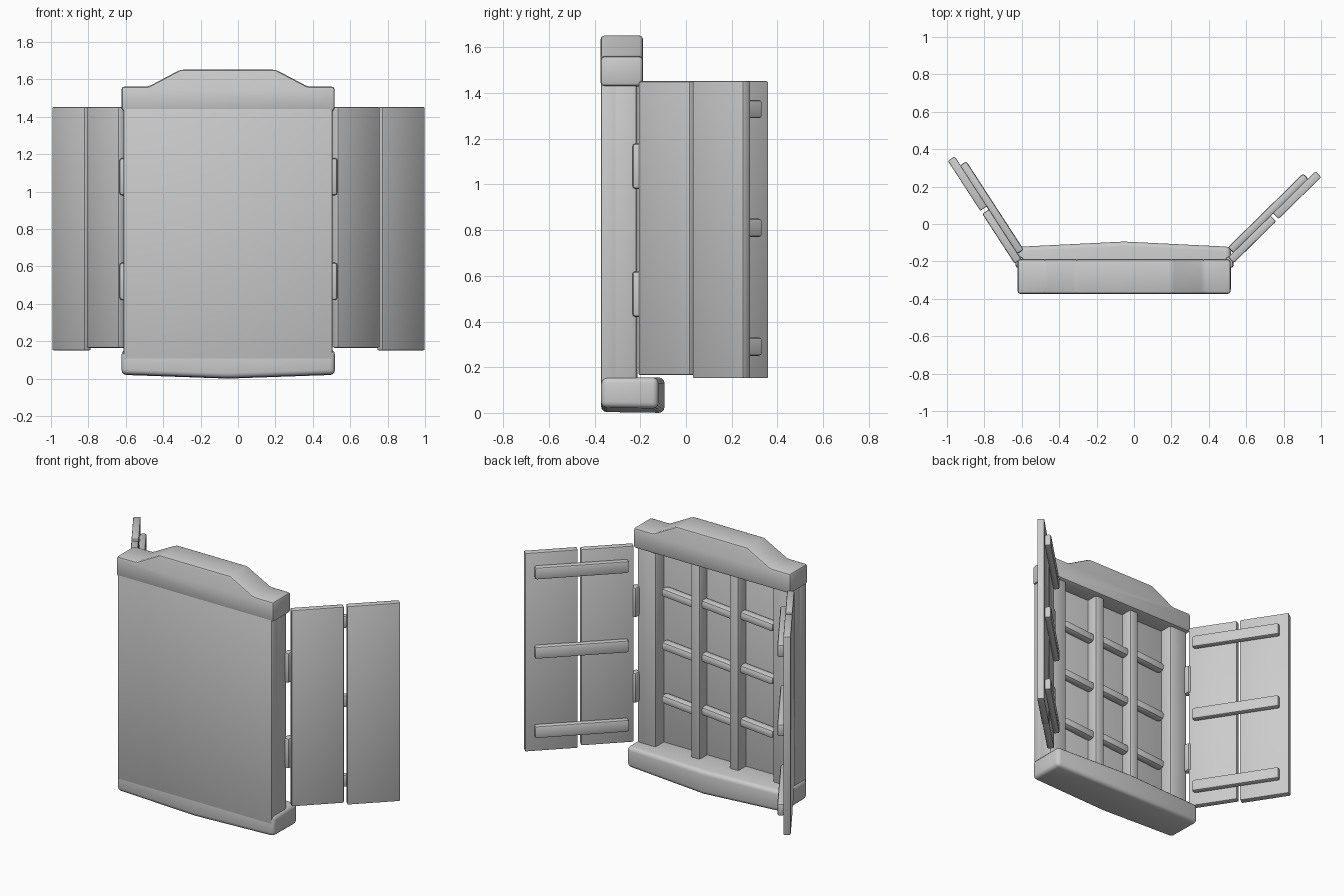
import bpy, bmesh
from math import radians, cos, sin
from mathutils import Matrix, Vector

if "Cube" in bpy.data.objects:
    bpy.data.objects.remove(bpy.data.objects["Cube"])

CX = -0.053          # centre of the window opening


def finish(name, bm, bevel, segs=2, tf=None):
    bmesh.ops.recalc_face_normals(bm, faces=bm.faces)
    if tf:
        bm.transform(tf)
    me = bpy.data.meshes.new(name)
    bm.to_mesh(me)
    bm.free()
    ob = bpy.data.objects.new(name, me)
    bpy.context.collection.objects.link(ob)
    bpy.ops.object.select_all(action='DESELECT')
    ob.select_set(True)
    bpy.context.view_layer.objects.active = ob
    if bevel:
        m = ob.modifiers.new("bevel", 'BEVEL')
        m.width, m.segments, m.limit_method = bevel, segs, 'ANGLE'
        m.angle_limit = radians(25)
        bpy.ops.object.modifier_apply(modifier=m.name)
    bpy.ops.object.shade_smooth_by_angle(angle=radians(35))
    return ob


def box(name, lo, hi, bevel=0.01, tf=None):
    bm = bmesh.new()
    lo, hi = Vector(lo), Vector(hi)
    bmesh.ops.create_cube(bm, size=1, matrix=Matrix.Translation((lo + hi) / 2)
                          @ Matrix.Diagonal((*(hi - lo), 1)))
    return finish(name, bm, bevel, tf=tf)


# Flat rear board that fills the front of the window
box("window_board", (-0.612, -0.372, 0.1), (0.505, -0.30, 1.45), 0.008)

# Side posts and mullions
for i, (a, b) in enumerate([(-0.612, -0.475), (0.37, 0.505)]):
    box(f"side_post_{i}", (a, -0.36, 0.1), (b, -0.213, 1.45), 0.018)
for i, x in enumerate((-0.19, 0.09)):
    box(f"mullion_{i}", (x - 0.034, -0.32, 0.1), (x + 0.034, -0.222, 1.45), 0.014)

# Short, slightly tilted crossbars between the uprights
for z in (0.45, 0.80, 1.15):
    for x in (-0.333, -0.05, 0.23):
        tf = Matrix.Translation((x, -0.275, z)) @ Matrix.Rotation(-0.08, 4, 'Y')
        box("crossbar", (-0.125, -0.03, -0.028), (0.125, 0.03, 0.028), 0.018, tf)

# Sill with bowed back edge and underside
bm = bmesh.new()
rings = []
for x, y, z in ((-0.622, -0.122, 0.02), (CX, -0.094, 0.0), (0.518, -0.122, 0.02)):
    rings.append([bm.verts.new(p) for p in ((x, -0.372, z + 0.004), (x, y, z),
                                            (x, y, 0.155), (x, -0.372, 0.155))])
for a, b in zip(rings, rings[1:]):
    for j in range(4):
        bm.faces.new((a[j], a[j - 1], b[j - 1], b[j]))
bm.faces.new(rings[0])
bm.faces.new(rings[-1])
finish("sill", bm, 0.025, 3)

# Header with raised centre
bm = bmesh.new()
prof = [(-0.57, 1.43), (-0.57, 1.562), (-0.425, 1.562), (-0.255, 1.652),
        (0.255, 1.652), (0.425, 1.562), (0.57, 1.562), (0.57, 1.43)]
f = bm.faces.new([bm.verts.new((CX + x, -0.374, z)) for x, z in prof])
ext = bmesh.ops.extrude_face_region(bm, geom=[f])
bmesh.ops.translate(bm, vec=(0, 0.186, 0),
                    verts=[v for v in ext["geom"] if isinstance(v, bmesh.types.BMVert)])
finish("header", bm, 0.016)

# Two open shutters: planks, battens, hinges
for label, px, py, ang, side in (("right", 0.518, -0.193, 44.5, 1),
                                 ("left", -0.62, -0.20, 123, -1)):
    tf = Matrix.Translation((px, py, 0)) @ Matrix.Rotation(radians(ang), 4, 'Z')
    box(f"{label}_inner_plank", (0.0, -0.022, 0.165), (0.318, 0.022, 1.452), 0.009, tf)
    box(f"{label}_outer_plank", (0.337, -0.022, 0.152), (0.655, 0.022, 1.452), 0.006, tf)
    y0, y1 = sorted((side * 0.018, side * 0.06))
    for z in (0.29, 0.81, 1.33):
        box(f"{label}_batten", (0.035, y0, z - 0.04), (0.60, y1, z + 0.04), 0.012, tf)
    hx = px - side * 0.008
    for z in (0.52, 1.08):
        box(f"{label}_hinge", (hx - 0.022, -0.235, z - 0.1), (hx + 0.022, -0.175, z + 0.1), 0.015)
